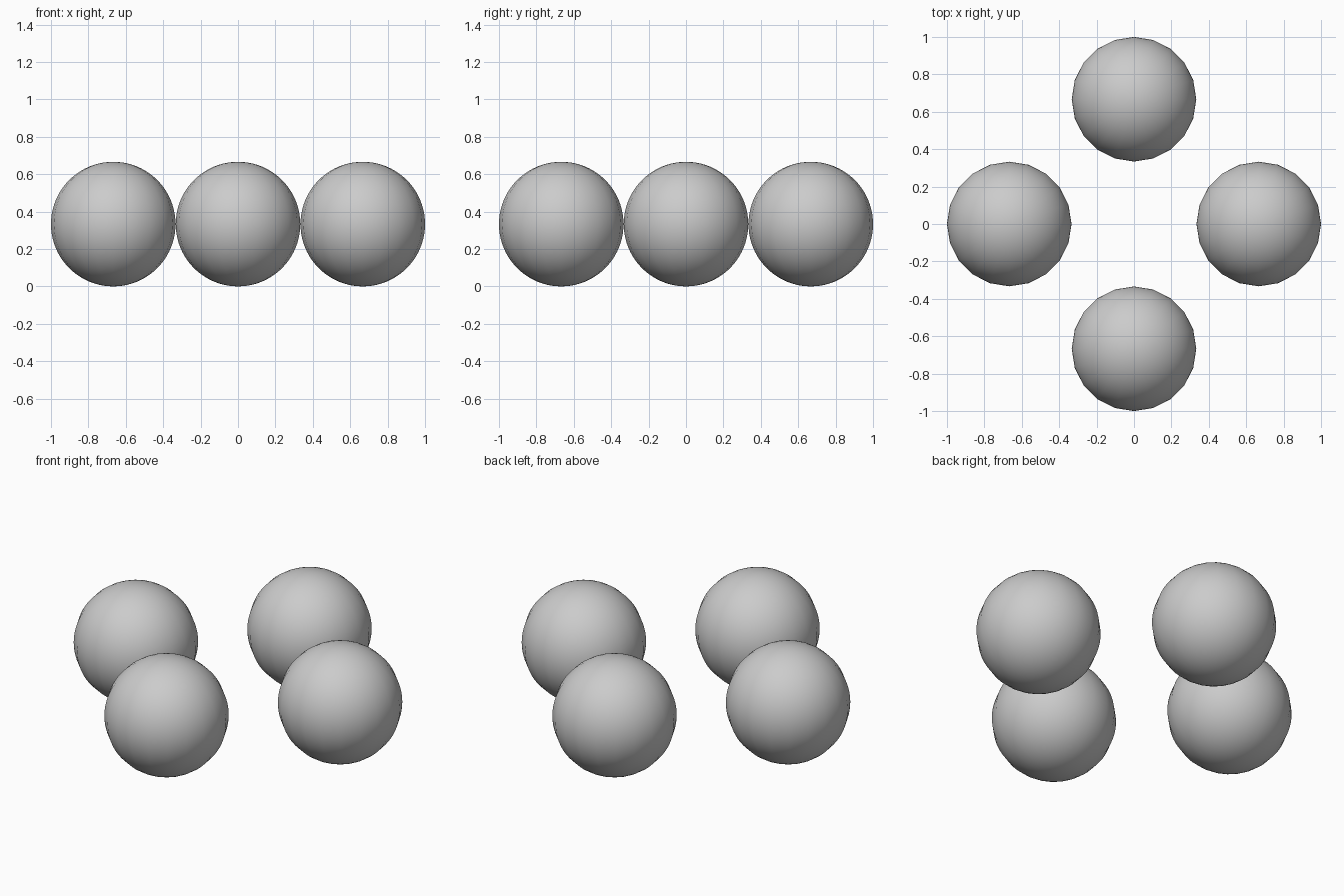
import bpy
from math import cos, sin, pi

if "Cube" in bpy.data.objects:
    bpy.data.objects.remove(bpy.data.objects["Cube"])

R = 0.333      # ball radius
D = 0.667      # distance of each ball from the centre

# Four identical balls arranged in a cross, resting on the ground
for i, name in enumerate(("ball_right", "ball_back", "ball_left", "ball_front")):
    a = i * pi / 2
    bpy.ops.mesh.primitive_uv_sphere_add(
        segments=20, ring_count=40, radius=R,
        location=(D * cos(a), D * sin(a), R))
    ball = bpy.context.object
    ball.name = name
    bpy.ops.object.shade_smooth()
